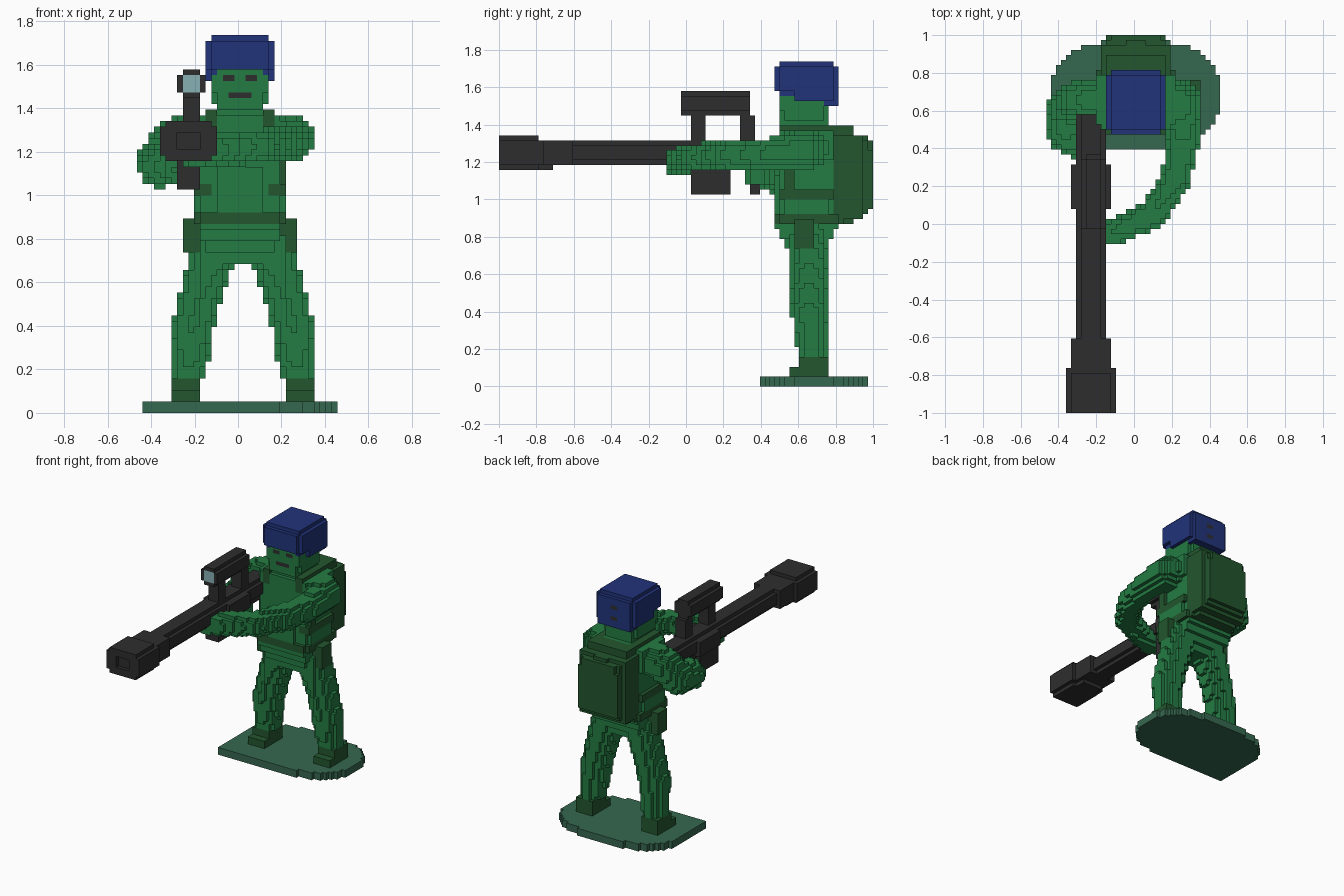
import bpy
import bmesh
from math import floor, ceil
from mathutils import Vector

if "Cube" in bpy.data.objects:
    bpy.data.objects.remove(bpy.data.objects["Cube"], do_unlink=True)

# All shapes are given in block units: x from the body axis, y from the muzzle, z from the ground
UNIT = 2 / 76
AXIS = 0.0092


def material(name, rgb):
    mat = bpy.data.materials.new(name)
    mat.use_nodes = True
    mat.diffuse_color = (*rgb, 1)
    bsdf = mat.node_tree.nodes["Principled BSDF"]
    bsdf.inputs["Base Color"].default_value = (*rgb, 1)
    bsdf.inputs["Roughness"].default_value = 0.8
    return mat


GREEN = material("uniform green", (0.017, 0.200, 0.056))
DARK = material("dark green", (0.016, 0.092, 0.027))
STAND = material("stand green", (0.037, 0.138, 0.080))
BLACK = material("gunmetal", (0.027, 0.027, 0.028))
BLUE = material("helmet blue", (0.015, 0.033, 0.195))
GLASS = material("lens blue", (0.25, 0.44, 0.46))

cells = {}    # block position -> part name; later parts replace earlier ones
parts = {}    # part name -> material


def fill(name, mat, lo, hi, inside=lambda p: True):
    """Claim every block whose centre is inside the bounds and the test."""
    parts[name] = mat
    for i in range(floor(lo[0]), ceil(hi[0])):
        for j in range(floor(lo[1]), ceil(hi[1])):
            for k in range(floor(lo[2]), ceil(hi[2])):
                if inside(Vector((i + .5, j + .5, k + .5))):
                    cells[i, j, k] = name


def box(name, mat, x0, x1, y0, y1, z0, z1):
    fill(name, mat, (x0, y0, z0), (x1, y1, z1))


def pair(name, mat, x0, x1, *rest):
    """Mirrored boxes on both sides of the body."""
    box("left_" + name, mat, x0, x1, *rest)
    box("right_" + name, mat, -x1, -x0, *rest)


def limb(name, mat, path, floor_z=0):
    """Tapered tube through points (x, y, z, radius)."""
    for a, b in zip(path, path[1:]):
        pa, pb = Vector(a[:3]), Vector(b[:3])
        d = pb - pa

        def inside(p):
            t = max(0, min(1, (p - pa).dot(d) / d.length_squared))
            return p.z > floor_z and (p - pa - d * t).length < a[3] + (b[3] - a[3]) * t

        r = max(a[3], b[3])
        lo = [min(a[n], b[n]) - r for n in range(3)]
        hi = [max(a[n], b[n]) + r for n in range(3)]
        fill(name, mat, lo, hi, inside)


def carve(x0, x1, y0, y1, z0, z1):
    for i in range(x0, x1):
        for j in range(y0, y1):
            for k in range(z0, z1):
                cells.pop((i, j, k), None)


# Stand with rounded ends and one square front corner
fill("stand", STAND, (-17, 53, 0), (17, 75, 2),
     lambda p: (p.x < 0 and p.y < 64)
     or abs(p.x / 17) ** 2.5 + abs((p.y - 64) / 11) ** 2.5 < 1)

# Legs and boots, the left one a block further out
for side, s, dx in (("left", 1, 1), ("right", -1, 0)):
    limb(side + "_leg", GREEN, [(s * 4 + dx, 62.7, 30, 4.2), (s * 6.5 + dx, 63.2, 22, 3.7),
                                (s * 8.3 + dx, 63, 15, 3.6), (s * 9 + dx, 63.7, 7, 3.1)], 6)
    x0, x1 = sorted((s * 7, s * 12))
    box(side + "_boot", DARK, x0 + dx, x1 + dx, 59, 67, 2, 4)
    box(side + "_boot", DARK, x0 + dx, x1 + dx, 61, 67, 4, 6)

# Hips, tapering towards the crotch
for hw, y0, y1, z0, z1 in ((4, 59, 66, 26, 28), (6, 58, 67, 28, 30),
                           (7, 57, 68, 30, 32), (7, 56, 69, 32, 33)):
    box("hips", GREEN, -hw, hw, y0, y1, z0, z1)

# Torso
for hw, y0, y1, z0, z1 in ((7, 57, 68, 35, 44), (8, 58, 67, 35, 40), (4, 56, 57, 35, 43),
                           (7, 57, 68, 44, 52), (8, 58, 68, 46, 52), (5, 58, 68, 52, 53)):
    box("torso", GREEN, -hw, hw, y0, y1, z0, z1)

# Belt and hip pouches
box("belt", DARK, -7, 7, 56, 70, 33, 35)
box("belt", DARK, -8, 8, 57, 69, 33, 35)
pair("pouch", DARK, 7, 10, 60, 64, 28, 34)

# Backpack with its straps
for hw, y0, y1, z0, z1 in ((6, 68, 72, 33, 53), (7, 68, 74, 34, 51), (6, 74, 75, 35, 50),
                           (6, 75, 76, 36, 48), (5, 74, 76, 48, 50), (2, 73, 75, 50, 51)):
    box("backpack", DARK, -hw, hw, y0, y1, z0, z1)
pair("shoulder_strap", DARK, 4, 6, 57, 70, 52, 53)
pair("shoulder_strap", DARK, 4, 6, 57, 58, 49, 52)
pair("side_strap", DARK, 5, 8, 57, 68, 38, 40)
pair("side_strap", DARK, 6, 8, 58, 60, 40, 44)

# Arms
limb("right_arm", GREEN, [(-8.5, 63, 48.2, 4), (-11.5, 63, 47.5, 4), (-14, 61, 44, 4),
                          (-14, 56, 43, 3.6), (-9.5, 52.5, 42.5, 2.8)])
limb("left_arm", GREEN, [(7.5, 63, 48.5, 4), (9, 62, 48, 4.1), (9.7, 54, 47.2, 3.1),
                         (7.8, 46.5, 47, 3), (3.5, 40, 46.5, 2.9),
                         (-4, 36.5, 46, 2.7), (-8, 36, 45, 2.4)])

# Neck and head with painted face
box("neck", GREEN, -3, 3, 59, 65, 51, 54)
box("head", GREEN, -4, 4, 57, 67, 53, 62)
box("head", GREEN, -5, 5, 58, 66, 54, 62)
box("head", GREEN, -5, 5, 57, 66, 56, 59)
pair("eye", BLACK, 1, 3, 57, 58, 58, 59)
box("mouth", BLACK, -2, 2, 57, 58, 55, 56)

# Helmet, lower at the sides and back
for hw, y0, y1, z0, z1 in ((5, 57, 68, 62, 66), (6, 57, 68, 60, 65), (5, 56, 69, 59, 65)):
    box("helmet", BLUE, -hw, hw, y0, y1, z0, z1)
pair("helmet_side", BLUE, 5, 6, 60, 68, 58, 60)
box("helmet", BLUE, -5, 5, 66, 69, 57, 60)
for z in (59, 62):
    box("helmet_mark", BLACK, -1, 1, 68, 69, z, z + 1)
# Face stays open under the helmet rim
box("head", GREEN, -4, 4, 57, 58, 59, 60)
carve(-5, 5, 56, 57, 59, 60)

# Long gun: barrel, muzzle, receiver, magazine and grip
box("barrel", BLACK, -12, -6, 0, 60, 46, 49)
box("barrel", BLACK, -11, -7, 0, 60, 45, 50)
for hw, y0, y1, z0, z1 in ((5, 0, 9, 45, 50), (4, 0, 8, 44, 51), (4, 8, 15, 45, 50),
                           (3, 8, 11, 44, 45)):
    box("muzzle", BLACK, -9 - hw, -9 + hw, y0, y1, z0, z1)
carve(-11, -7, 0, 1, 46, 49)
box("receiver", BLACK, -13, -5, 41, 50, 45, 49)
box("receiver", BLACK, -11, -7, 41, 59, 44, 50)
box("magazine", BLACK, -11, -7, 39, 47, 39, 45)
box("grip", BLACK, -10, -8, 51, 53, 39, 45)

# Scope on two mounts
for y in (39, 49):
    box("scope_mount", BLACK, -10, -7, y, y + 3, 50, 55)
box("scope", BLACK, -11, -6, 38, 51, 56, 59)
box("scope", BLACK, -10, -7, 37, 51, 55, 60)
box("scope", BLACK, -11, -6, 37, 38, 56, 59)
box("scope_lens", GLASS, -10, -7, 37, 38, 56, 59)

# Outer faces of each part become one mesh
SIDES = (((1, 0, 0), ((1, 0, 0), (1, 1, 0), (1, 1, 1), (1, 0, 1))),
         ((-1, 0, 0), ((0, 0, 0), (0, 0, 1), (0, 1, 1), (0, 1, 0))),
         ((0, 1, 0), ((0, 1, 0), (0, 1, 1), (1, 1, 1), (1, 1, 0))),
         ((0, -1, 0), ((0, 0, 0), (1, 0, 0), (1, 0, 1), (0, 0, 1))),
         ((0, 0, 1), ((0, 0, 1), (1, 0, 1), (1, 1, 1), (0, 1, 1))),
         ((0, 0, -1), ((0, 0, 0), (0, 1, 0), (1, 1, 0), (1, 0, 0))))
for name, mat in parts.items():
    bm = bmesh.new()
    corners = {}
    for (i, j, k), owner in cells.items():
        if owner != name:
            continue
        for (dx, dy, dz), quad in SIDES:
            if (i + dx, j + dy, k + dz) in cells:
                continue
            ring = []
            for a, b, c in quad:
                key = (i + a, j + b, k + c)
                if key not in corners:
                    corners[key] = bm.verts.new((AXIS + key[0] * UNIT, key[1] * UNIT - 1,
                                                 key[2] * UNIT))
                ring.append(corners[key])
            bm.faces.new(ring)
    mesh = bpy.data.meshes.new(name)
    bm.to_mesh(mesh)
    bm.free()
    mesh.materials.append(mat)
    bpy.context.collection.objects.link(bpy.data.objects.new(name, mesh))
